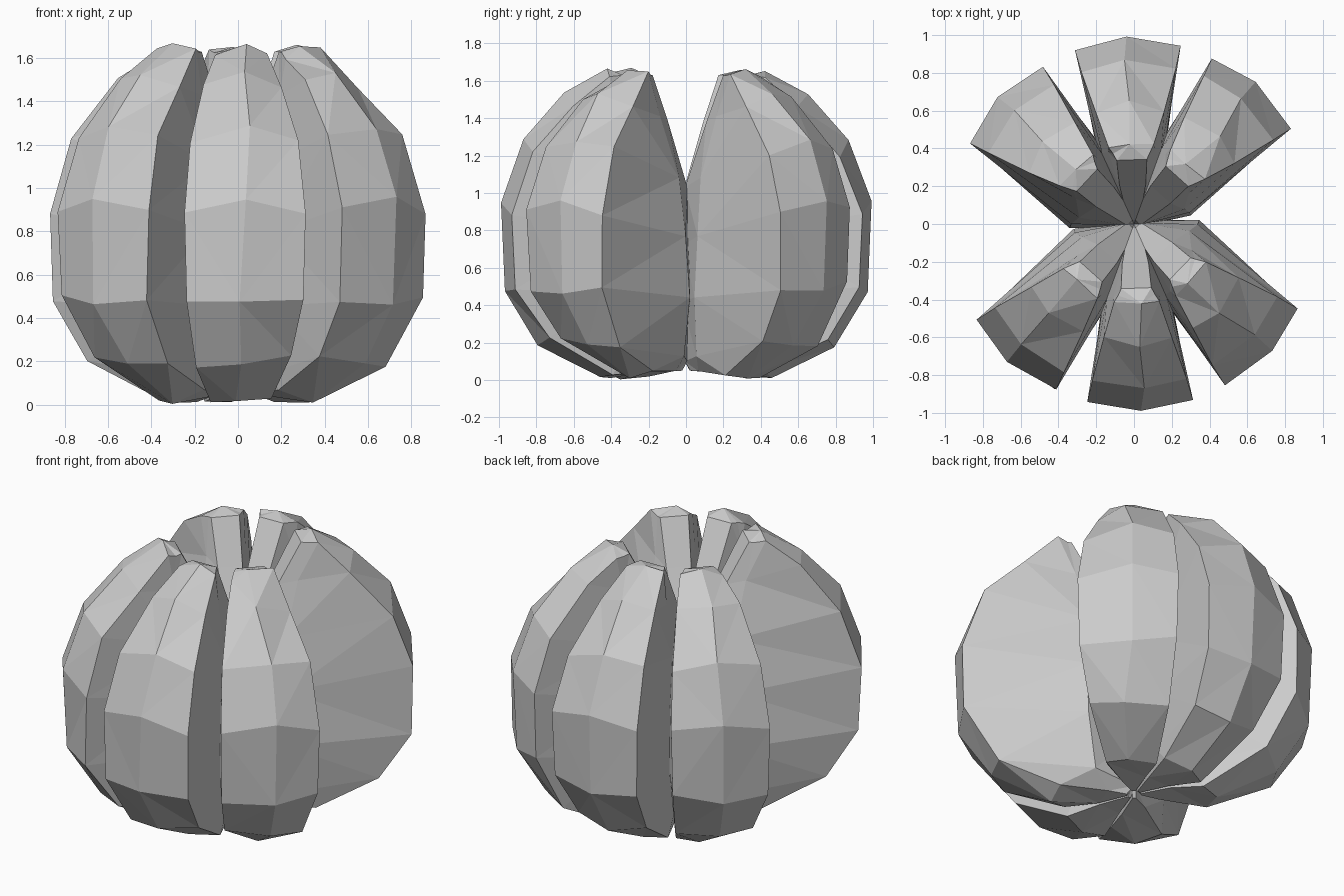
import bpy, bmesh, math, random

if "Cube" in bpy.data.objects:
    bpy.data.objects.remove(bpy.data.objects["Cube"])

# Segment profile rows, top to bottom:
# inner r, inner z, inner half width, outer r, outer z, outer half width, crest r, crest z
ROWS = [
    (0.34, 1.63, 0.08, 0.42, 1.62, 0.12, 0.42, 1.66),
    (0.21, 1.38, 0.07, 0.60, 1.49, 0.18, 0.65, 1.53),
    (0.02, 1.03, 0.03, 0.82, 1.22, 0.25, 0.87, 1.28),
    (-0.01, 0.72, 0.01, 0.93, 0.90, 0.28, 0.99, 0.95),
    (-0.02, 0.42, 0.01, 0.92, 0.50, 0.27, 0.97, 0.47),
    (0.00, 0.10, 0.01, 0.74, 0.20, 0.22, 0.79, 0.18),
    (0.04, 0.05, 0.01, 0.40, 0.04, 0.14, 0.46, 0.01),
]
# Extra swelling of the sides, per row
SWELL = [0, 0.01, 0.07, 0.12, 0.14, 0.09, 0.01]


def make_segment(name, degrees, gap_side, gap_swell, seed):
    rng = random.Random(seed)
    a = math.radians(degrees)
    ca, sa = math.cos(a), math.sin(a)
    bm = bmesh.new()

    def vert(r, p, z, jitter=0.0):
        r += rng.uniform(-jitter, jitter) * 0.4
        z += rng.uniform(-jitter, jitter)
        return bm.verts.new((r * ca - p * sa, r * sa + p * ca, max(0, min(z, 1.67))))

    rings = []
    for (ri, zi, pi, ro, zo, wo, rc, zc), swell in zip(ROWS, SWELL):
        def side(s):
            open_side = s == gap_side
            t = 0.27 if open_side else 0.45
            p = pi + (wo - pi) * t + swell * (gap_swell if open_side else 0.4)
            return vert(ri + (ro - ri) * t, s * p, zi + (zo - zi) * t)
        rings.append([
            vert(ri, -pi, zi), side(-1),
            vert(ro, -wo, zo, 0.03), vert(rc, rng.uniform(-0.03, 0.03), zc, 0.01),
            vert(ro, wo, zo, 0.03), side(1), vert(ri, pi, zi),
        ])
    # Skin between rows, then close both ends
    for up, low in zip(rings, rings[1:]):
        n = len(up)
        for i in range(n):
            j = (i + 1) % n
            bm.faces.new((up[i], low[i], low[j], up[j]))
    bm.faces.new(rings[0])
    bm.faces.new(rings[-1][::-1])
    bmesh.ops.triangulate(bm, faces=bm.faces[:], quad_method='SHORT_EDGE')
    bmesh.ops.recalc_face_normals(bm, faces=bm.faces[:])
    mesh = bpy.data.meshes.new(name)
    bm.to_mesh(mesh)
    bm.free()
    bpy.context.collection.objects.link(bpy.data.objects.new(name, mesh))


# Six segments, with open gaps to the left and right
make_segment("segment_back", 92, 0, 0, 1)
make_segment("segment_back_right", 48, -1, 0.8, 2)
make_segment("segment_front_right", -44, 1, 1.25, 3)
make_segment("segment_front", -88, 0, 0, 4)
make_segment("segment_front_left", 228, -1, 1.0, 5)
make_segment("segment_back_left", 137, 1, 1.2, 6)
